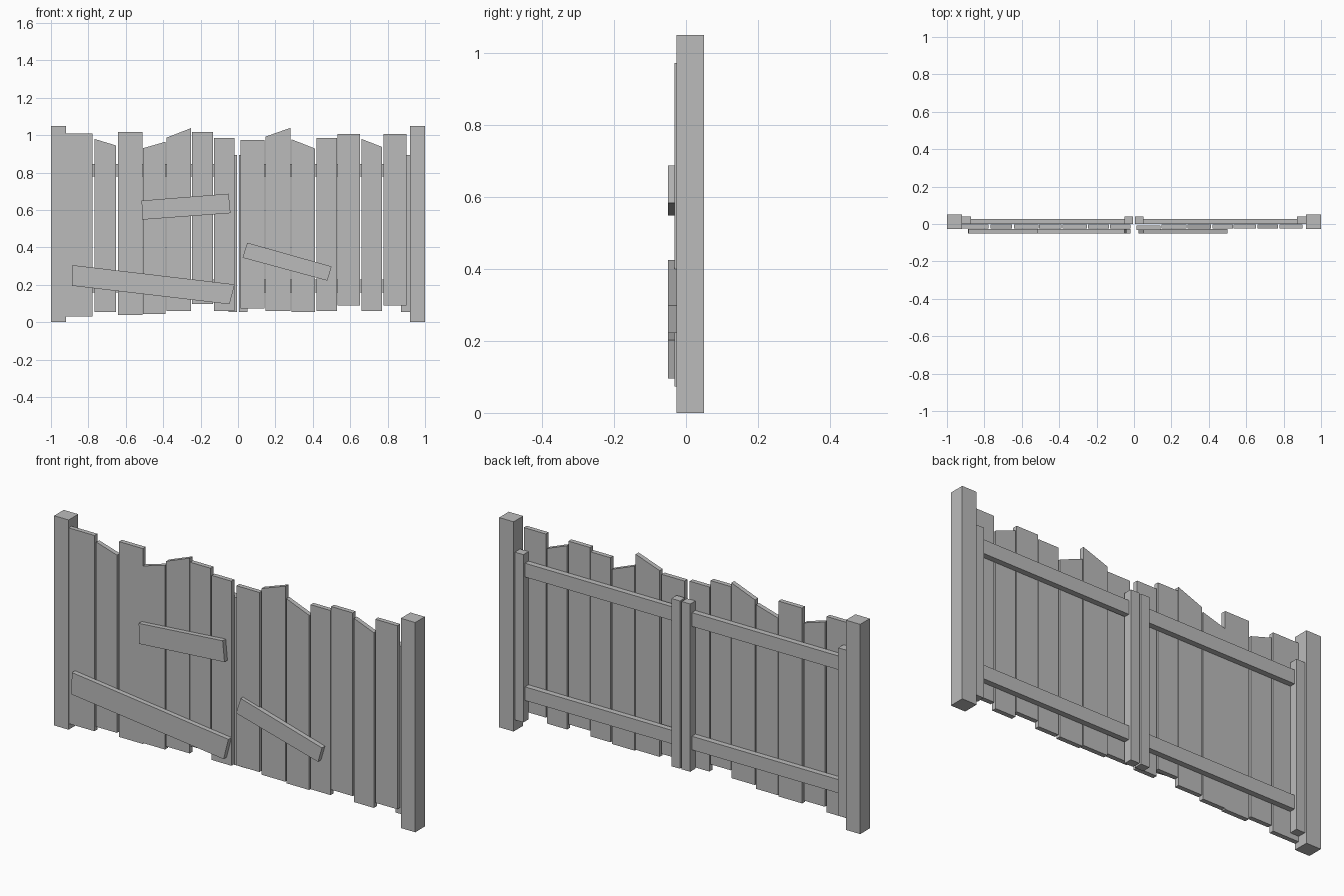
import bpy
import bmesh

cube = bpy.data.objects.get("Cube")
if cube:
    bpy.data.objects.remove(cube, do_unlink=True)

grey = bpy.data.materials.new("weathered_grey")
grey.use_nodes = True
colour = (0.5, 0.5, 0.5, 1)
grey.diffuse_color = colour
grey.node_tree.nodes["Principled BSDF"].inputs["Base Color"].default_value = colour


def board(name, outline, front, back):
    """Extrude an x-z outline from the front y to the back y."""
    bm = bmesh.new()
    face = bm.faces.new([bm.verts.new((x, front, z)) for x, z in outline])
    grown = bmesh.ops.extrude_face_region(bm, geom=[face], use_keep_orig=True)
    verts = [v for v in grown["geom"] if isinstance(v, bmesh.types.BMVert)]
    bmesh.ops.translate(bm, verts=verts, vec=(0, back - front, 0))
    bmesh.ops.recalc_face_normals(bm, faces=bm.faces)
    mesh = bpy.data.meshes.new(name)
    bm.to_mesh(mesh)
    bm.free()
    mesh.materials.append(grey)
    obj = bpy.data.objects.new(name, mesh)
    bpy.context.collection.objects.link(obj)
    return obj


def block(name, x0, x1, z0, z1, front, back):
    return board(name, [(x0, z0), (x1, z0), (x1, z1), (x0, z1)], front, back)


# Posts and the frame of each gate leaf, mirrored about the middle
for side, s in (("left", 1), ("right", -1)):
    block(side + "_post", s * 0.92, s * 1.0, 0, 1.05, -0.026, 0.05)
    block(side + "_outer_stile", s * 0.872, s * 0.919, 0.055, 0.895, 0, 0.041)
    block(side + "_inner_stile", s * 0.005, s * 0.052, 0.055, 0.895, 0, 0.041)
    block(side + "_top_rail", s * 0.052, s * 0.872, 0.778, 0.847, 0, 0.028)
    block(side + "_bottom_rail", s * 0.052, s * 0.872, 0.16, 0.228, 0, 0.028)

# Uneven planks: left edge, right edge, bottom, top at left, top at right
planks = [
    (-0.92, -0.778, 0.03, 1.01, 1.01),
    (-0.768, -0.653, 0.055, 0.98, 0.945),
    (-0.642, -0.51, 0.038, 1.016, 1.016),
    (-0.508, -0.387, 0.043, 0.93, 0.965),
    (-0.381, -0.25, 0.06, 0.987, 1.038),
    (-0.247, -0.135, 0.098, 1.018, 1.018),
    (-0.128, -0.019, 0.06, 0.984, 0.984),
    (0.014, 0.141, 0.074, 0.973, 0.973),
    (0.147, 0.28, 0.06, 0.992, 1.039),
    (0.286, 0.412, 0.054, 0.978, 0.928),
    (0.42, 0.53, 0.06, 0.984, 0.984),
    (0.533, 0.653, 0.088, 1.005, 1.005),
    (0.66, 0.77, 0.06, 0.98, 0.937),
    (0.778, 0.9, 0.088, 1.007, 1.007),
]
for i, (x0, x1, low, top0, top1) in enumerate(planks):
    front = -0.032 if i == 7 else -0.025
    board(f"plank_{i + 1}", [(x0, low), (x1, low), (x1, top1), (x0, top0)],
          front, front + 0.023)

# Slanted repair boards nailed across the front
repairs = {
    "upper_repair_board": [(-0.515, 0.65), (-0.05, 0.687), (-0.04, 0.583), (-0.513, 0.548)],
    "lower_repair_board": [(-0.885, 0.305), (-0.018, 0.202), (-0.045, 0.096), (-0.888, 0.195)],
    "left_repair_board": [(0.05, 0.425), (0.5, 0.298), (0.478, 0.222), (0.024, 0.345)],
}
for name, outline in repairs.items():
    board(name, outline, -0.05, -0.026)
